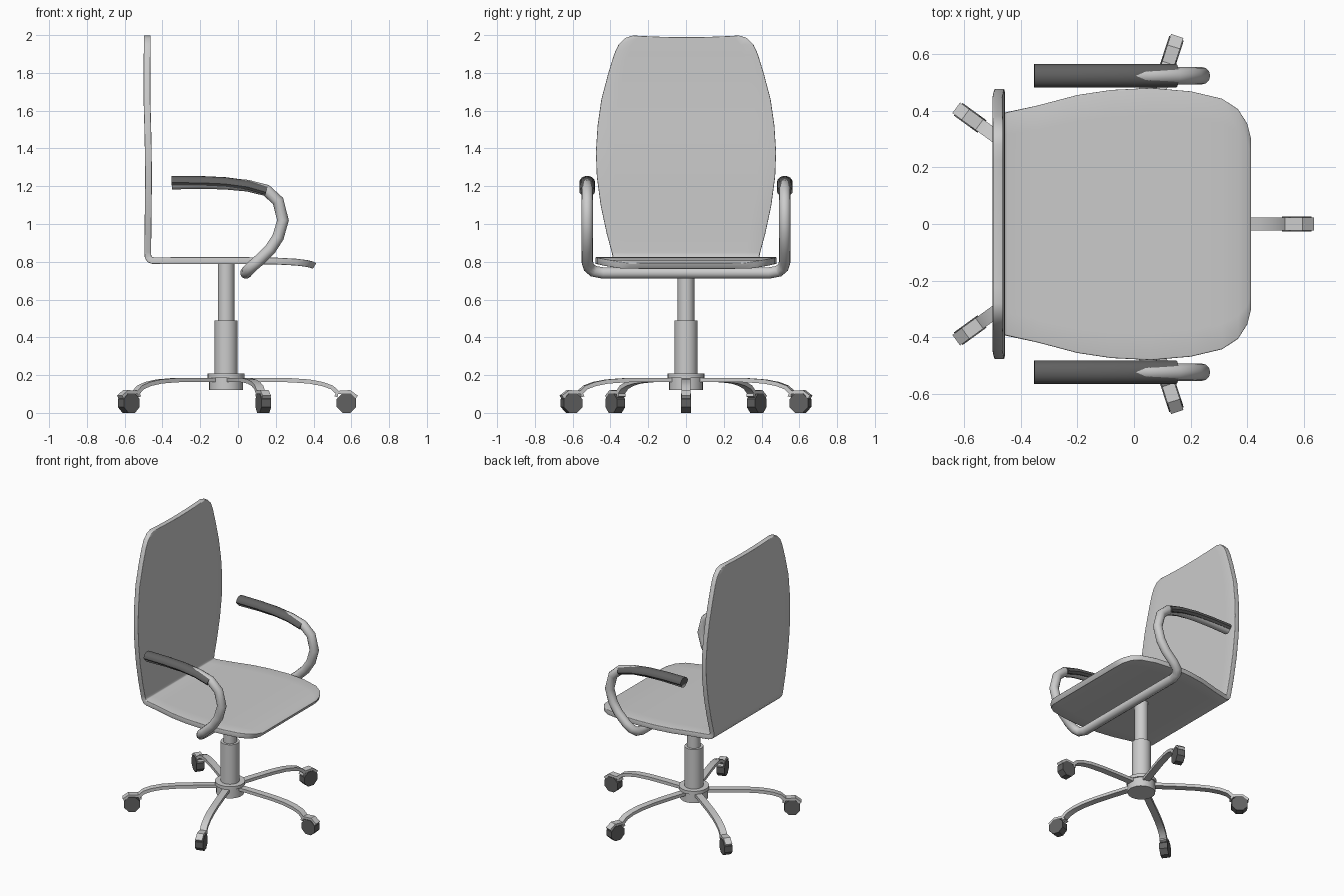
import bpy, bmesh, math
from mathutils import Vector, Matrix

if "Cube" in bpy.data.objects:
    bpy.data.objects.remove(bpy.data.objects["Cube"])

AXIS = Vector((-0.063, 0, 0))      # centre of the swivel column
dark = bpy.data.materials.new("dark_plastic")
dark.diffuse_color = (0.12, 0.12, 0.12, 1)
dark.use_nodes = True
dark.node_tree.nodes["Principled BSDF"].inputs["Base Color"].default_value = dark.diffuse_color


def finish(obj, mat=None, smooth=40):
    if mat:
        obj.data.materials.append(mat)
    bpy.ops.object.select_all(action='DESELECT')
    obj.select_set(True)
    bpy.context.view_layer.objects.active = obj
    if smooth:
        bpy.ops.object.shade_smooth_by_angle(angle=math.radians(smooth))
    return obj


def grid_mesh(name, rows, closed=False):
    """Skin rows of points; closed rows become a capped solid."""
    bm = bmesh.new()
    vs = [[bm.verts.new(p) for p in r] for r in rows]
    n = len(rows[0])
    for a, b in zip(vs, vs[1:]):
        for i in range(n if closed else n - 1):
            j = (i + 1) % n
            bm.faces.new((a[i], a[j], b[j], b[i]))
    if closed:
        bm.faces.new(vs[0])
        bm.faces.new(vs[-1])
    bmesh.ops.recalc_face_normals(bm, faces=bm.faces)
    me = bpy.data.meshes.new(name)
    bm.to_mesh(me)
    bm.free()
    obj = bpy.data.objects.new(name, me)
    bpy.context.collection.objects.link(obj)
    return obj


def sweep(name, path, section):
    """Sweep a (side, up) section along a path in the xz plane."""
    pts = [Vector((x, 0, z)) for x, z in path]
    rows = []
    for i, p in enumerate(pts):
        t = (pts[min(i + 1, len(pts) - 1)] - pts[max(i - 1, 0)]).normalized()
        up = Vector((-t.z, 0, t.x))
        rows.append([p + Vector((0, s, 0)) + up * u for s, u in section])
    return grid_mesh(name, rows, True)


def box_section(w, h):
    return [(-w, -h), (w, -h), (w, h), (-w, h)]


def cylinder(name, r, z0, z1, sides=24):
    bpy.ops.mesh.primitive_cylinder_add(vertices=sides, radius=r, depth=z1 - z0,
                                        location=AXIS + Vector((0, 0, (z0 + z1) / 2)))
    bpy.context.object.name = name
    return finish(bpy.context.object)


# One-piece seat and back shell: x, z, half width from front lip to top edge
shell = [(0.405, 0.777, 0.30), (0.395, 0.783, 0.355), (0.365, 0.791, 0.405),
         (0.31, 0.798, 0.442), (0.2, 0.804, 0.468), (0.06, 0.806, 0.48),
         (-0.08, 0.806, 0.473), (-0.2, 0.806, 0.455), (-0.34, 0.806, 0.418),
         (-0.45, 0.806, 0.394), (-0.467, 0.812, 0.390), (-0.476, 0.825, 0.388),
         (-0.478, 0.85, 0.393), (-0.477, 0.95, 0.420), (-0.475, 1.1, 0.452),
         (-0.474, 1.25, 0.472), (-0.475, 1.38, 0.477), (-0.478, 1.52, 0.468),
         (-0.482, 1.66, 0.448), (-0.482, 1.8, 0.411), (-0.481, 1.9, 0.380),
         (-0.48, 1.95, 0.357), (-0.48, 1.985, 0.322), (-0.48, 1.998, 0.28)]
rows = []
for k, (x, z, w) in enumerate(shell):
    dip = 0.009 if k == len(shell) - 1 else 0
    rows.append([(x, w * t / 5, z - dip * (1 - (t / 5) ** 2)) for t in range(-5, 6)])
seat = grid_mesh("seat_and_back_shell", rows)
sol = seat.modifiers.new("thickness", 'SOLIDIFY')
sol.thickness, sol.offset = 0.036, 0
bev = seat.modifiers.new("rounded_edge", 'BEVEL')
bev.width, bev.segments = 0.012, 3
bev.limit_method, bev.angle_limit = 'ANGLE', math.radians(50)
finish(seat, smooth=60)

# Arm frame: one bent tube running under the seat and up both sides
Y = 0.523
side = [(-0.35, 1.214), (-0.2, 1.217), (-0.07, 1.214), (0.05, 1.203), (0.15, 1.178),
        (0.212, 1.122), (0.238, 1.02), (0.212, 0.93), (0.17, 0.865), (0.105, 0.802)]
half = [(x, Y, z) for x, z in side]
half += [(0.07, 0.515, 0.772), (0.05, 0.49, 0.75), (0.042, 0.44, 0.741)]
path = half + [(x, -y, z) for x, y, z in reversed(half)]
cu = bpy.data.curves.new("arm_frame", 'CURVE')
cu.dimensions = '3D'
cu.bevel_depth, cu.bevel_resolution, cu.use_fill_caps = 0.031, 4, True
sp = cu.splines.new('POLY')
sp.points.add(len(path) - 1)
for p, c in zip(sp.points, path):
    p.co = (*c, 1)
frame = bpy.data.objects.new("arm_frame", cu)
bpy.context.collection.objects.link(frame)
finish(frame, smooth=None)
bpy.ops.object.convert(target='MESH')
finish(bpy.context.object)

# Half-round arm pads
pad_section = [(-0.03, -0.012), (0.03, -0.012)]
pad_section += [(0.042 * math.cos(a), 0.002 + 0.036 * math.sin(a))
                for a in (math.pi * i / 8 for i in range(9))]
pad_path = [(-0.352, 1.217), (-0.2, 1.216), (-0.07, 1.210), (0.05, 1.194), (0.148, 1.166)]
for s, label in ((1, "back"), (-1, "front")):
    pad = sweep("arm_pad_" + label, pad_path, pad_section)
    pad.location.y = s * Y
    finish(pad, dark)

# Swivel column and hub
cylinder("gas_lift", 0.044, 0.48, 0.80)
cylinder("column_sleeve", 0.061, 0.2, 0.49)
cylinder("hub", 0.090, 0.12, 0.19)
cylinder("hub_collar", 0.098, 0.185, 0.208)

# Five legs with hooded casters
leg_path = [(0.02, 0.175), (0.2, 0.175), (0.34, 0.173), (0.44, 0.166), (0.51, 0.153),
            (0.56, 0.135), (0.59, 0.108)]
hood_path = [(0.582, 0.085), (0.59, 0.108), (0.655, 0.112), (0.692, 0.084)]
for i in range(5):
    turn = Matrix.Translation(AXIS) @ Matrix.Rotation(math.tau * i / 5, 4, 'Z')
    leg = sweep(f"leg_{i + 1}", leg_path, box_section(0.023, 0.011))
    hood = sweep(f"caster_hood_{i + 1}", hood_path, box_section(0.023, 0.009))
    bpy.ops.mesh.primitive_cylinder_add(vertices=8, radius=0.056, depth=0.054)
    wheel = bpy.context.object
    wheel.name = f"caster_wheel_{i + 1}"
    wheel.data.transform(Matrix.Translation((0.637, 0, 0.052)) @ Matrix.Rotation(math.pi / 2, 4, 'X')
                         @ Matrix.Rotation(math.pi / 8, 4, 'Z'))
    for part, mat in ((leg, None), (hood, None), (wheel, dark)):
        part.data.transform(turn)
        finish(part, mat, 30)
